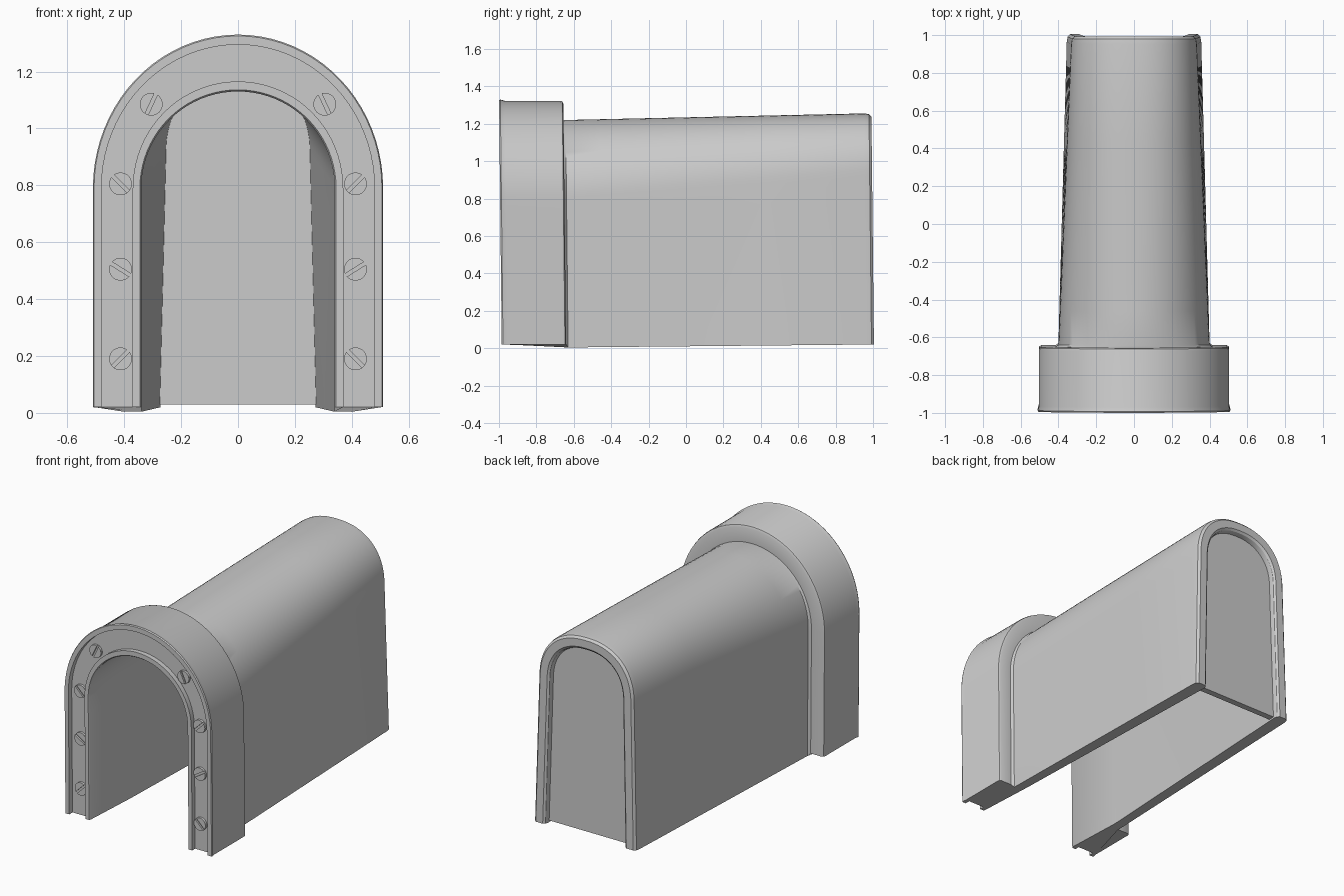
import bpy, bmesh
from math import sin, cos, pi, asin, radians

if "Cube" in bpy.data.objects:
    bpy.data.objects.remove(bpy.data.objects["Cube"])

ARC, SIDE = 40, 8
LEAN = 0.011  # the whole shell leans slightly forward


def arch(wb, ws, zs, zt, n, y, zb):
    """Open arch: leg up the right, superelliptic crown, leg down the left."""
    right = [(wb + (ws - wb) * i / SIDE, zb + (zs - zb) * i / SIDE) for i in range(SIDE)]
    crown = []
    for i in range(ARC + 1):
        c, s = cos(pi * i / ARC), sin(pi * i / ARC)
        x = ws * abs(c) ** (2 / n) * (1 if c > 0 else -1)
        crown.append((x, zs + (zt - zs) * abs(s) ** (2 / n)))
    pts = right + crown + [(-x, z) for x, z in reversed(right)]
    return [(x, y - LEAN * z, z) for x, z in pts]


def collar(w, y):
    """Straight-legged arch of half width w at depth y."""
    return arch(w, w, .79, .73 + 1.176 * w, 2, y, .02)


def body(y, d, zb=None):
    """Tapering body arch at depth y, inset by d from the outer skin."""
    t = (y + .63) / 1.63
    bottom = .004 + .016 * t if zb is None else zb
    crown = 1.22 + .036 * t - d * (1.35 - .35 * t)
    return arch(.40 - .045 * t - d, .40 - .068 * t - d, .8 + .12 * t,
                crown, 2 + .3 * t, y, bottom)


def finish(bm, name):
    bmesh.ops.recalc_face_normals(bm, faces=bm.faces[:])
    me = bpy.data.meshes.new(name)
    bm.to_mesh(me)
    bm.free()
    ob = bpy.data.objects.new(name, me)
    bpy.context.collection.objects.link(ob)
    bpy.context.view_layer.objects.active = ob
    ob.select_set(True)
    bpy.ops.object.shade_smooth_by_angle(angle=radians(32))
    ob.select_set(False)


def loft_ring(name, arches):
    """Skin the arches in a closed ring and cap the feet."""
    bm = bmesh.new()
    rows = [[bm.verts.new(p) for p in a] for a in arches]
    for a, b in zip(rows, rows[1:] + rows[:1]):
        for i in range(len(a) - 1):
            bm.faces.new((a[i], a[i + 1], b[i + 1], b[i]))
    for end in (0, -1):
        bm.faces.new([r[end] for r in rows])
    finish(bm, name)


# Hollow shell: front rims with screw channel, collar, body skin, rear frame, inner skin
FACE, CHANNEL, BACK = -.982, -.952, -.641
collar_path = [(.34, FACE + .008), (.345, FACE), (.37, FACE), (.37, CHANNEL),
               (.48, CHANNEL), (.48, FACE - .003), (.506, FACE - .003), (.51, FACE + .004),
               (.504, FACE + .027), (.504, BACK - .018), (.501, BACK - .006),
               (.49, BACK), (.415, BACK)]
outer_path = [(-.63, 0), (-.45, 0), (-.1, 0), (.45, 0), (.965, 0), (.992, .004), (1.005, .017),
              (1.005, .065), (.995, .077), (.975, .083)]
inner_path = [(y, .06 + .023 * (y + .63) / 1.63) for y in (.9, .2, -.58)]
loft_ring("tunnel_shell", [collar(*p) for p in collar_path]
          + [body(*p) for p in outer_path + inner_path])


def prism(bm, front, back):
    """Close two matching outlines into a solid."""
    f, r = ([bm.verts.new(p) for p in pts] for pts in (front, back))
    bm.faces.new(f)
    bm.faces.new(r)
    for i in range(len(f)):
        j = (i + 1) % len(f)
        bm.faces.new((f[i], f[j], r[j], r[i]))


# Rear panel closing the far end
bm = bmesh.new()
prism(bm, body(.925, .081, .03), body(.965, .082, .03))
finish(bm, "rear_panel")


def screw(name, cx, cz, angle, r=.04, half_slot=.006):
    """Round head made of a base disc and two half discs either side of a slot."""
    bm = bmesh.new()
    y = CHANNEL - LEAN * cz

    def disc(angles, depth):
        return [(cx + r * cos(t), y + depth, cz + r * sin(t)) for t in angles]
    full = [2 * pi * i / 32 for i in range(32)]
    prism(bm, disc(full, -.005), disc(full, .01))
    a0 = asin(half_slot / r)
    for turn in (0, pi):
        half = [angle + turn + a0 + (pi - 2 * a0) * i / 16 for i in range(17)]
        prism(bm, disc(half, -.015), disc(half, -.005))
    finish(bm, name)


# Slotted screws, mirrored on both legs of the collar
for k, (x, z, deg) in enumerate([(.305, 1.085, 115), (.413, .805, 45),
                                 (.413, .505, 32), (.413, .19, -45)]):
    for s, side in ((1, "right"), (-1, "left")):
        screw(f"screw_{side}_{k + 1}", s * x, z, s * radians(deg))
